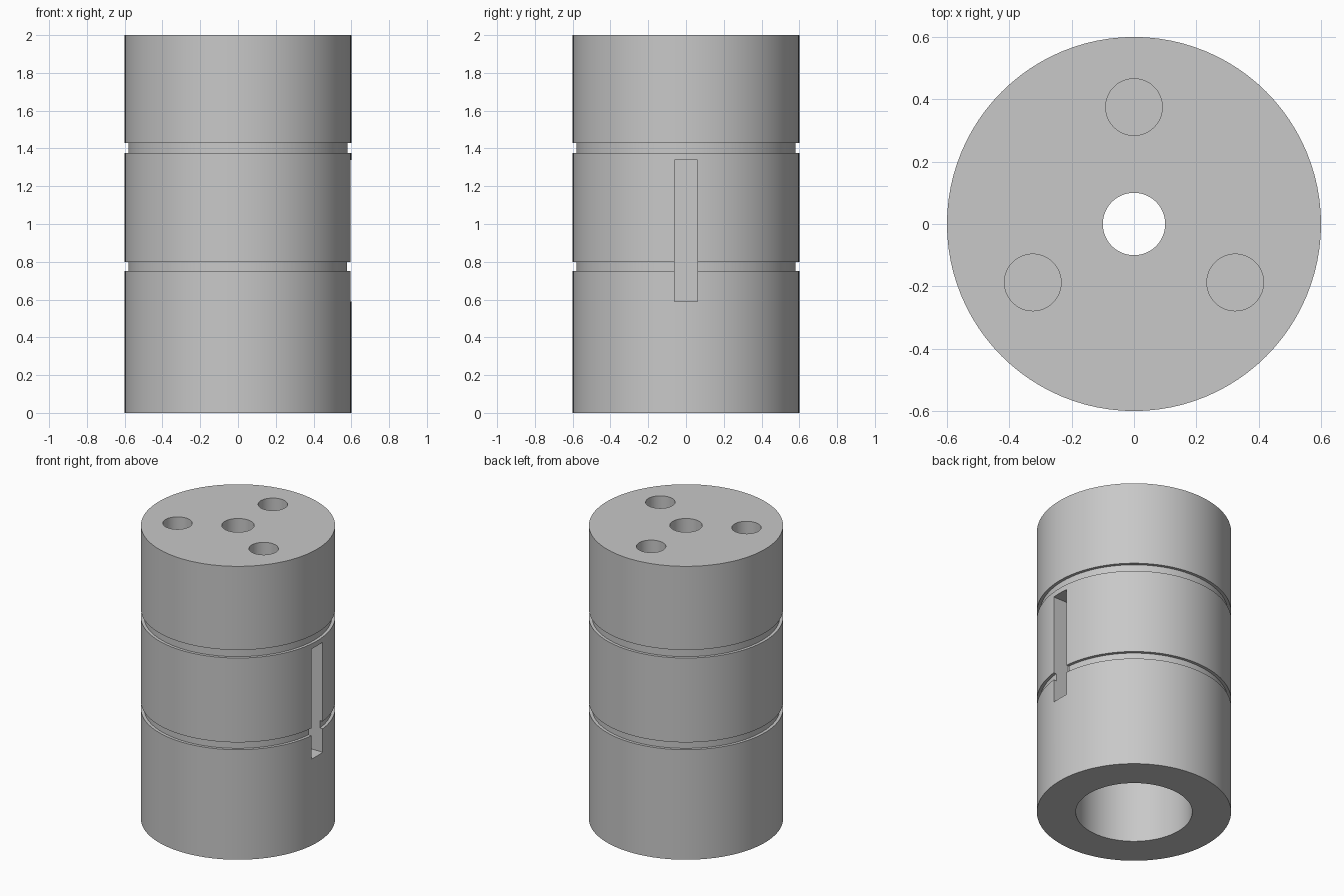
import bpy, bmesh, math
from mathutils import Matrix, Vector

old = bpy.data.objects.get("Cube")
if old:
    bpy.data.objects.remove(old, do_unlink=True)

SEGMENTS = 96
R_OUT, R_GROOVE, R_BORE, R_CENTRE = 0.6, 0.58, 0.36, 0.1
HEIGHT, BORE_TOP = 2.0, 1.4
GROOVES = [(0.75, 0.80), (1.375, 1.43)]

grey = bpy.data.materials.new("plain grey")
grey.use_nodes = True
grey.diffuse_color = (0.58, 0.58, 0.58, 1)
grey.node_tree.nodes["Principled BSDF"].inputs["Base Color"].default_value = grey.diffuse_color


def make_object(name, bm):
    bmesh.ops.recalc_face_normals(bm, faces=bm.faces)
    mesh = bpy.data.meshes.new(name)
    bm.to_mesh(mesh)
    bm.free()
    mesh.materials.append(grey)
    obj = bpy.data.objects.new(name, mesh)
    bpy.context.collection.objects.link(obj)
    return obj


def lathe(name, profile):
    """Turn a closed (radius, height) profile about the z axis."""
    bm = bmesh.new()
    verts = [bm.verts.new((r, 0, z)) for r, z in profile]
    edges = [bm.edges.new((v, verts[i - 1])) for i, v in enumerate(verts)]
    bmesh.ops.spin(bm, geom=verts + edges, cent=(0, 0, 0), axis=(0, 0, 1),
                   angle=math.tau, steps=SEGMENTS, use_duplicate=False)
    bmesh.ops.remove_doubles(bm, verts=bm.verts, dist=0.0001)
    return make_object(name, bm)


def cut(target, cutter):
    mod = target.modifiers.new("cut", 'BOOLEAN')
    mod.operation = 'DIFFERENCE'
    mod.solver = 'EXACT'
    mod.object = cutter
    bpy.context.view_layer.objects.active = target
    bpy.ops.object.modifier_apply(modifier=mod.name)
    bpy.data.objects.remove(cutter, do_unlink=True)


# Turned body: outer wall with two ring grooves, wide bore below, narrow hole above
outer = [(R_OUT, 0)]
for low, high in GROOVES:
    outer += [(R_OUT, low), (R_GROOVE, low), (R_GROOVE, high), (R_OUT, high)]
outer.append((R_OUT, HEIGHT))
inner = [(R_CENTRE, HEIGHT), (R_CENTRE, BORE_TOP), (R_BORE, BORE_TOP), (R_BORE, 0)]
body = lathe("grooved_cylinder", outer + inner)

# Keyway slot in the left side
bm = bmesh.new()
bmesh.ops.create_cube(bm, size=1, matrix=Matrix.Translation((0.58, 0, 0.965))
                      @ Matrix.Diagonal((0.2, 0.12, 0.75, 1)))
cut(body, make_object("keyway_cutter", bm))

# Three blind holes around the top
for i in range(3):
    spot = Matrix.Rotation(i * math.tau / 3, 3, 'Z') @ Vector((0, 0.375, HEIGHT))
    bm = bmesh.new()
    bmesh.ops.create_cone(bm, cap_ends=True, segments=48, radius1=0.091, radius2=0.091,
                          depth=0.6, matrix=Matrix.Translation(spot))
    cut(body, make_object("hole_cutter", bm))

# Smooth walls, crisp edges
bpy.ops.object.select_all(action='DESELECT')
body.select_set(True)
bpy.context.view_layer.objects.active = body
bpy.ops.object.shade_smooth_by_angle(angle=math.radians(30))
